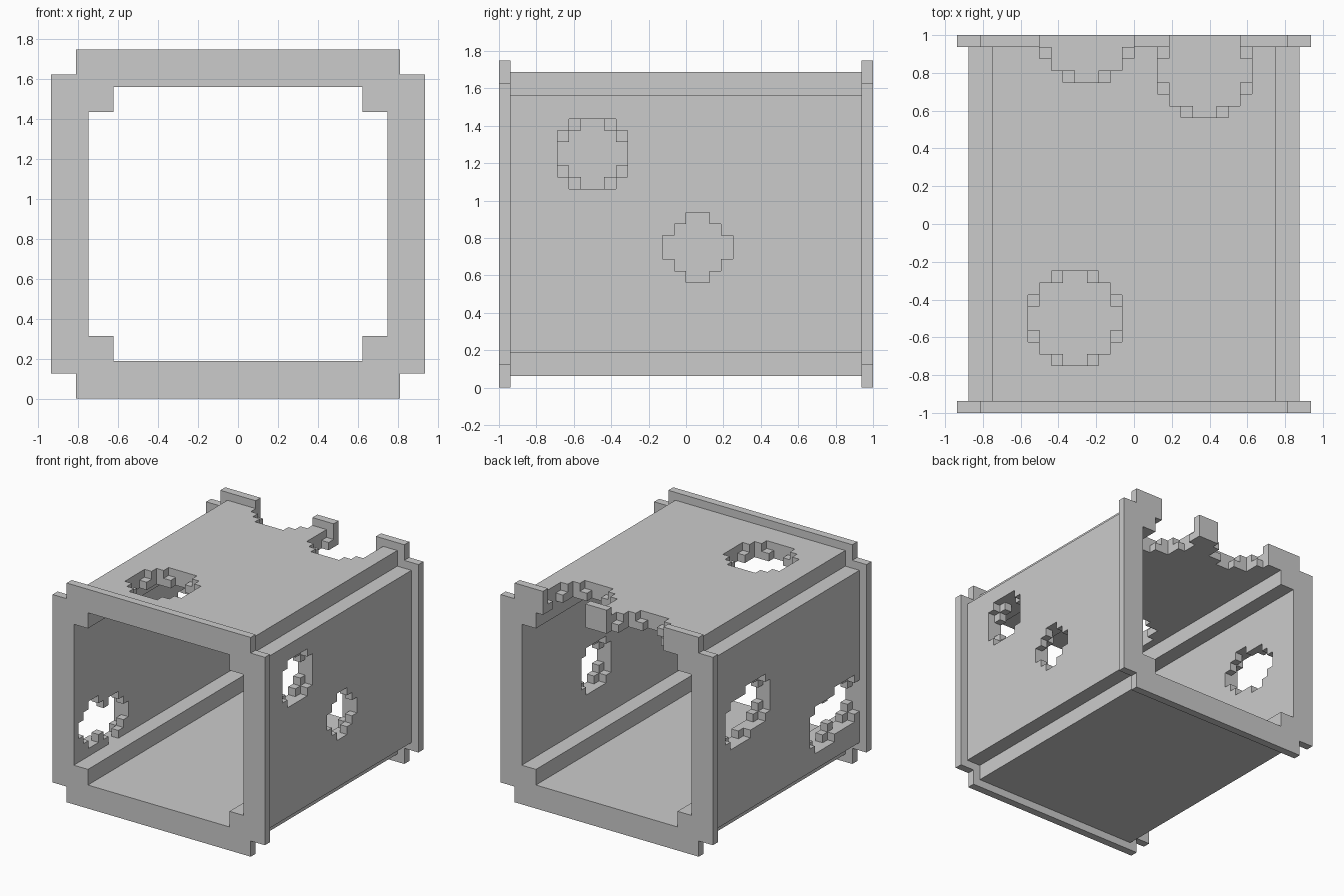
import bpy, bmesh
from itertools import product

if "Cube" in bpy.data.objects:
    bpy.data.objects.remove(bpy.data.objects["Cube"])

U = 1 / 16          # size of one block
MID = 14            # height of the pipe axis, in blocks

# Round bites eaten out of the shell: centre x, y, z and radius, in blocks
BITES = [
    (14, -8, 20, 3), (12, 1, 12, 3),                          # right wall
    (-5, -8, 27, 4), (6, 13, 27, 4), (-4, 16, 27, 4),         # roof
    (-14, 6, 16, 3), (-14, 9, 15, 3),                         # left wall, rear
    (-14, -12, 9, 3), (-14, -8, 8, 3),                        # left wall, front
]


def notched(x, z, half_w, half_h):
    """Rectangle about the pipe axis with a two-block notch at each corner."""
    a, h = abs(x), abs(z - MID)
    return a < half_w and h < half_h and not (a > half_w - 2 and h > half_h - 2)


def bitten(x, y, z):
    return any((x - a) ** 2 + (y - b) ** 2 + (z - c) ** 2 < r * r
               for a, b, c, r in BITES)


def ring(half_w, half_h, y0, y1):
    """Blocks of a hollow ring between y0 and y1, minus the bites."""
    cells = set()
    for i, j, k in product(range(-15, 15), range(y0, y1), range(28)):
        x, y, z = i + .5, j + .5, k + .5
        if (notched(x, z, half_w, half_h) and not notched(x, z, 12, 11)
                and not bitten(x, y, z)):
            cells.add((i, j, k))
    return cells


def build(name, cells, solid):
    """Skin the exposed block sides and merge the flat areas."""
    bm = bmesh.new()
    verts = {}

    def vert(p):
        if p not in verts:
            verts[p] = bm.verts.new([c * U for c in p])
        return verts[p]

    for cell in cells:
        for axis, side in product(range(3), (0, 1)):
            near = list(cell)
            near[axis] += 2 * side - 1
            if tuple(near) in solid:
                continue
            u, v = (axis + 1) % 3, (axis + 2) % 3
            quad = []
            for du, dv in ((0, 0), (1, 0), (1, 1), (0, 1)):
                p = list(cell)
                p[axis] += side
                p[u] += du
                p[v] += dv
                quad.append(vert(tuple(p)))
            bm.faces.new(quad if side else quad[::-1])
    bmesh.ops.dissolve_limit(bm, angle_limit=0.01, verts=bm.verts[:], edges=bm.edges[:])
    mesh = bpy.data.meshes.new(name)
    bm.to_mesh(mesh)
    bm.free()
    bpy.context.collection.objects.link(bpy.data.objects.new(name, mesh))


# Square pipe with a slightly larger rim at each end
parts = {
    "pipe_body": ring(14, 13, -15, 15),
    "front_rim": ring(15, 14, -16, -15),
    "back_rim": ring(15, 14, 15, 16),
}
solid = set().union(*parts.values())
for name, cells in parts.items():
    build(name, cells, solid)
